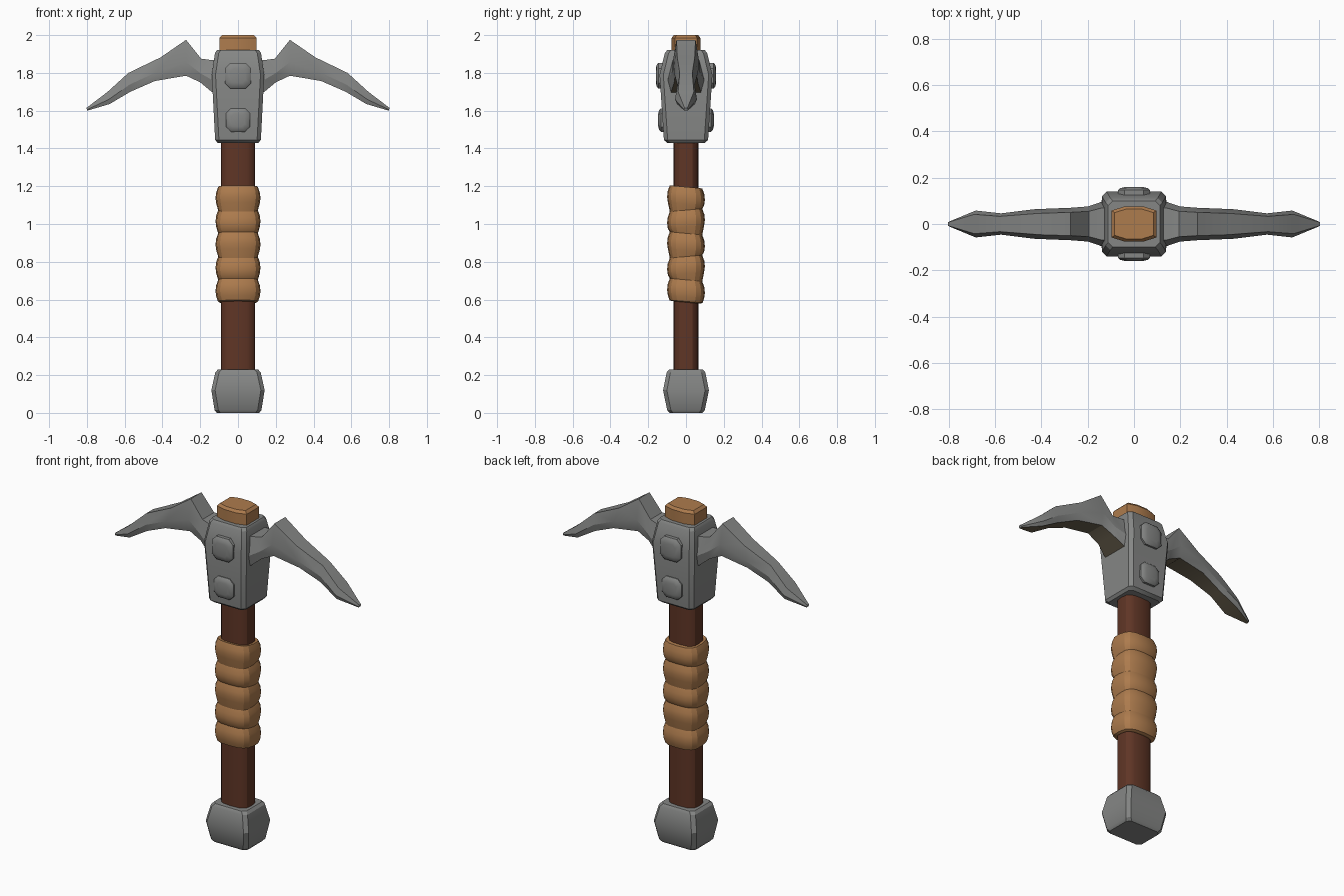
import bpy, bmesh, math
from mathutils import Vector

cube = bpy.data.objects.get("Cube")
if cube:
    bpy.data.objects.remove(cube, do_unlink=True)


def material(name, rgb):
    m = bpy.data.materials.new(name)
    m.use_nodes = True
    m.diffuse_color = (*rgb, 1)
    m.node_tree.nodes["Principled BSDF"].inputs["Base Color"].default_value = (*rgb, 1)
    return m


steel = material("steel grey", (0.235, 0.24, 0.235))
dark_steel = material("dark warm steel", (0.14, 0.115, 0.075))
leather = material("tan leather", (0.42, 0.2, 0.075))
wood = material("dark brown wood", (0.115, 0.036, 0.019))


def loft(name, rings, mats, angle=30, rule=None):
    """Skin a row of equal-length point rings and cap both ends."""
    bm = bmesh.new()
    rows = [[bm.verts.new(p) for p in ring] for ring in rings]
    n = len(rows[0])
    for a, b in zip(rows, rows[1:]):
        for i in range(n):
            j = (i + 1) % n
            f = bm.faces.new((a[i], a[j], b[j], b[i]))
            if rule:
                f.material_index = rule(i)
    bm.faces.new(rows[0])
    bm.faces.new(rows[-1])
    bmesh.ops.recalc_face_normals(bm, faces=bm.faces)
    mesh = bpy.data.meshes.new(name)
    bm.to_mesh(mesh)
    bm.free()
    for m in mats:
        mesh.materials.append(m)
    ob = bpy.data.objects.new(name, mesh)
    bpy.context.collection.objects.link(ob)
    bpy.ops.object.select_all(action='DESELECT')
    ob.select_set(True)
    bpy.context.view_layer.objects.active = ob
    bpy.ops.object.shade_smooth_by_angle(angle=math.radians(angle))
    return ob


def box_ring(a, b, z, c=0.02):
    """Rectangle with cut corners."""
    return [(a, c - b, z), (a, b - c, z), (a - c, b, z), (c - a, b, z),
            (-a, b - c, z), (-a, c - b, z), (c - a, -b, z), (a - c, -b, z)]


def round_ring(a, b, z, tilt=0, n=16):
    """Rounded oblong, with an optional slant from front to back."""
    ring = []
    for i in range(n):
        t = math.tau * i / n
        c, s = math.cos(t), math.sin(t)
        x = math.copysign(abs(c) ** 0.65, c)
        y = math.copysign(abs(s) ** 0.65, s)
        ring.append((a * x, b * y, z + tilt * y))
    return ring


# Wooden shaft and its tan top end
loft("handle_shaft", [round_ring(0.09, 0.066, z) for z in (0.15, 1.5)], [wood])


def end_ring(k, z):
    return [(x * k, y * k, z) for x, y in
            ((0.098, -0.058), (0.098, 0.058), (0.04, 0.076), (-0.04, 0.076),
             (-0.098, 0.058), (-0.098, -0.058), (-0.04, -0.076), (0.04, -0.076))]


loft("handle_top", [end_ring(1, 1.85), end_ring(1, 1.985), end_ring(0.85, 2.0)], [leather])

# Leather grip made of five bulging bands
wrap = [round_ring(0.095, 0.075, 1.195, -0.006)]
pitch = 0.123
for i in range(5):
    top = 1.2 - i * pitch
    for f, r in ((0.03, 0.0), (0.28, 0.011), (0.52, 0.014), (0.76, 0.01)):
        wrap.append(round_ring(0.105 + r, 0.086 + r, top - f * pitch, 0.008 * (-1) ** (i + 1)))
wrap.append(round_ring(0.106, 0.088, 0.59, -0.007))
wrap.append(round_ring(0.095, 0.075, 0.585, -0.007))
loft("grip_wrap", wrap, [leather], 22)

# Pommel and head block
loft("pommel", [box_ring(*s) for s in (
    (0.112, 0.088, 0), (0.124, 0.1, 0.015), (0.141, 0.121, 0.12),
    (0.12, 0.102, 0.215), (0.106, 0.09, 0.23))], [steel])
loft("head_block", [box_ring(*s) for s in (
    (0.108, 0.1, 1.43), (0.121, 0.117, 1.445), (0.139, 0.14, 1.79),
    (0.122, 0.112, 1.905), (0.112, 0.1, 1.92))], [steel])

# Rivets on the front and back of the head
for side, word in ((-1, "front"), (1, "back")):
    for height, z, r, base, out in (("upper", 1.785, 0.07, 0.12, 0.16),
                                    ("lower", 1.55, 0.064, 0.11, 0.147)):
        rings = []
        for k, y in ((1, base), (1, out - 0.014), (0.85, out - 0.005), (0.55, out)):
            rings.append([(k * r * p[0], side * y, z + k * r * p[1] * 0.97)
                          for p in box_ring(1, 1, 0, 0.42)])
        loft(f"{word}_{height}_rivet", rings, [steel], 40)

# Curved spikes: x of top, z of top, x of bottom, z of bottom, half width
stations = ((0.06, 1.865, 0.06, 1.66, 0.1), (0.14, 1.868, 0.14, 1.70, 0.096),
            (0.195, 1.875, 0.2, 1.75, 0.076), (0.275, 1.975, 0.275, 1.785, 0.07),
            (0.41, 1.882, 0.44, 1.757, 0.064), (0.58, 1.80, 0.57, 1.70, 0.046),
            (0.69, 1.70, 0.68, 1.635, 0.058), (0.803, 1.614, 0.798, 1.60, 0.01))
for side, word in ((1, "left"), (-1, "right")):
    rings = []
    for xt, zt, xb, zb, w in stations:
        top, low = Vector((side * xt, 0, zt)), Vector((side * xb, 0, zb))
        ring = []
        for f, k in ((0, 0.82), (0.38, 1), (1, 0.72), (1, -0.72), (0.38, -1), (0, -0.82)):
            p = low.lerp(top, f)
            ring.append((p.x, w * k, p.z))
        rings.append(ring)
    # the underside is the strip that closes each ring
    loft(f"{word}_spike", rings, [steel, dark_steel], 28, lambda i: int(i == 5))
